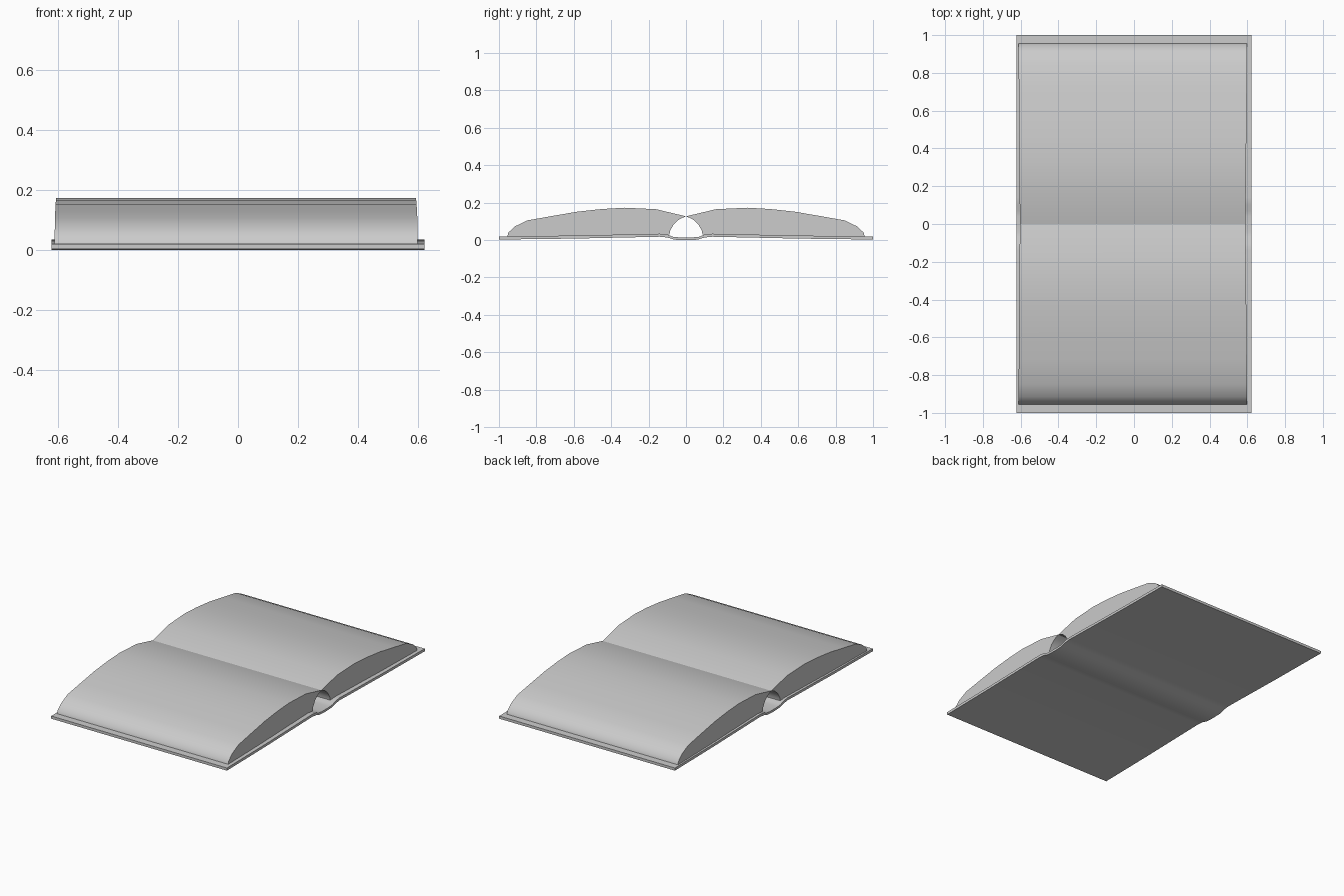
import bpy
import math

cube = bpy.data.objects.get("Cube")
if cube:
    bpy.data.objects.remove(cube, do_unlink=True)

grey = bpy.data.materials.new("light grey")
grey.use_nodes = True
grey.diffuse_color = (0.6, 0.6, 0.6, 1)
grey.node_tree.nodes["Principled BSDF"].inputs["Base Color"].default_value = (0.6, 0.6, 0.6, 1)


def extrude_profile(name, profile, left, right):
    """Closed y-z profile swept along x; left and right give the end x for a given y."""
    n = len(profile)
    verts = [(left(y), y, z) for y, z in profile] + [(right(y), y, z) for y, z in profile]
    faces = [(i, (i + 1) % n, n + (i + 1) % n, n + i) for i in range(n)]
    faces += [tuple(reversed(range(n))), tuple(range(n, 2 * n))]
    mesh = bpy.data.meshes.new(name)
    mesh.from_pydata(verts, [], faces)
    mesh.materials.append(grey)
    obj = bpy.data.objects.new(name, mesh)
    bpy.context.collection.objects.link(obj)
    bpy.ops.object.select_all(action='DESELECT')
    obj.select_set(True)
    bpy.context.view_layer.objects.active = obj
    # make the normals face outwards whichever way the profile runs
    bpy.ops.object.mode_set(mode='EDIT')
    bpy.ops.mesh.select_all(action='SELECT')
    bpy.ops.mesh.normals_make_consistent(inside=False)
    bpy.ops.object.mode_set(mode='OBJECT')
    bpy.ops.object.shade_smooth_by_angle(angle=math.radians(40))
    return obj


def mirrored(half):
    """Full strip from the back edge to the front edge, sharing the centre point."""
    return half + [(-y, z) for y, z in reversed(half[:-1])]


# Cover: two boards and a rounded spine in one bent sheet
cover_top = [(1, 0.02), (0.6, 0.024), (0.14, 0.034), (0.1, 0.03), (0.07, 0.018), (0.04, 0.015), (0, 0.015)]
cover_under = [(1, 0.003), (0.6, 0.008), (0.14, 0.018), (0.1, 0.014), (0.06, 0.002), (0, 0)]
extrude_profile("cover", mirrored(cover_top) + mirrored(cover_under)[::-1],
                lambda y: -0.622, lambda y: 0.622)

# Page blocks: domed leaves, arched away from the spine underneath
pages = [(0.955, 0.02), (0.95, 0.04), (0.915, 0.073), (0.85, 0.105), (0.72, 0.128),
         (0.58, 0.152), (0.45, 0.166), (0.33, 0.173), (0.16, 0.165), (0, 0.127),
         (0.035, 0.112), (0.065, 0.085), (0.085, 0.05), (0.088, 0.03),
         (0.14, 0.031), (0.6, 0.022)]
for name, side in (("back_pages", 1), ("front_pages", -1)):
    extrude_profile(name, [(side * y, z) for y, z in pages],
                    lambda y: -0.604 - 0.008 * abs(y), lambda y: 0.59 + 0.01 * abs(y))
